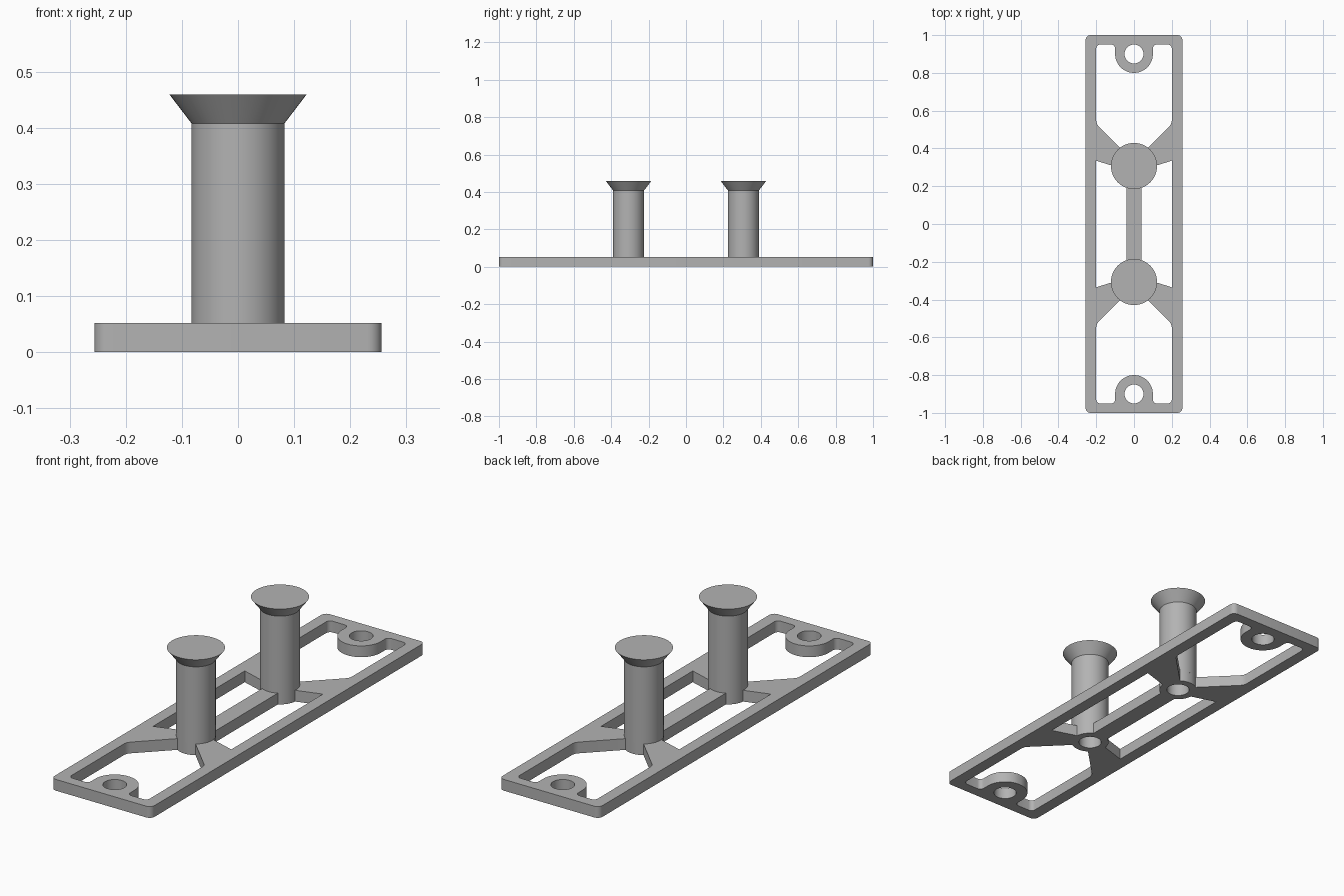
import bpy, bmesh, math
from math import cos, sin, pi

if "Cube" in bpy.data.objects:
    bpy.data.objects.remove(bpy.data.objects["Cube"])

PLATE_H = 0.052
POST_Y, POST_R, BORE_R = 0.307, 0.083, 0.05

grey = bpy.data.materials.new("plain grey")
grey.diffuse_color = (0.45, 0.45, 0.45, 1)
grey.use_nodes = True
grey.node_tree.nodes["Principled BSDF"].inputs["Base Color"].default_value = grey.diffuse_color


def arc(cx, cy, r, a0, a1, n):
    """Points along an arc, angles in degrees."""
    angles = [math.radians(a0 + (a1 - a0) * i / n) for i in range(n + 1)]
    return [(cx + r * cos(a), cy + r * sin(a)) for a in angles]


def circle(cx, cy, r, n=48):
    return arc(cx, cy, r, 0, 360, n)[:-1]


def mirror_x(half):
    """Close a right-hand half outline with its reflection."""
    return half + [(-x, y) for x, y in reversed(half)]


def flip_y(pts):
    return [(x, -y) for x, y in pts]


def finish(name, bm):
    bmesh.ops.remove_doubles(bm, verts=bm.verts, dist=1e-5)
    bmesh.ops.recalc_face_normals(bm, faces=bm.faces)
    mesh = bpy.data.meshes.new(name)
    bm.to_mesh(mesh)
    bm.free()
    mesh.materials.clear()
    mesh.materials.append(grey)
    obj = bpy.data.objects.new(name, mesh)
    bpy.context.collection.objects.link(obj)
    bpy.ops.object.select_all(action='DESELECT')
    obj.select_set(True)
    bpy.context.view_layer.objects.active = obj
    bpy.ops.object.shade_smooth_by_angle(angle=math.radians(30))
    return obj


# Outer rim with rounded corners
rim_right = arc(0.231, -0.975, 0.025, -90, 0, 6) + arc(0.231, 0.975, 0.025, 0, 90, 6)
outlines = [mirror_x(rim_right)]

# End pocket: hub arc, slanted arm, rail, rounded corner, screw tab
hub_hit = math.degrees(math.atan2(0.069, 0.046))
pocket_right = (
    arc(0, POST_Y, POST_R, 90, hub_hit, 6)[1:]
    + [(0.187, 0.517), (0.196, 0.529), (0.2, 0.545)]
    + arc(0.18, 0.93, 0.02, 0, 90, 6)
    + arc(0.12, 0.93, 0.02, 90, 180, 6)
    + arc(0, 0.9, 0.1, 0, -90, 14)[:-1]
)
pocket = mirror_x(pocket_right)

# Middle window on the right of the spine bar
bar = 0.04
a_bar = -math.degrees(math.acos(bar / POST_R))
a_arm = -math.degrees(math.asin(0.0085 / POST_R))
upper = arc(0, POST_Y, POST_R, a_bar, a_arm, 8) + [(0.2, 0.335)]
window = upper + flip_y(upper)[::-1]
outlines += [window, [(-x, y) for x, y in window]]

# Both ends: pocket, screw hole and post bore
for s in (1, -1):
    outlines.append([(x, s * y) for x, y in pocket])
    outlines.append(circle(0, s * 0.9, 0.05))
    outlines.append(circle(0, s * POST_Y, BORE_R))

# Frame plate: filled outlines given thickness
curve = bpy.data.curves.new("frame_outline", 'CURVE')
curve.dimensions = '2D'
curve.fill_mode = 'BOTH'
curve.extrude = PLATE_H / 2
for pts in outlines:
    spline = curve.splines.new('POLY')
    spline.points.add(len(pts) - 1)
    for p, (x, y) in zip(spline.points, pts):
        p.co = (x, y, PLATE_H / 2, 1)
    spline.use_cyclic_u = True
helper = bpy.data.objects.new("frame_outline", curve)
bpy.context.collection.objects.link(helper)
bpy.context.view_layer.update()
flat = bpy.data.meshes.new_from_object(
    helper.evaluated_get(bpy.context.evaluated_depsgraph_get()))
bm = bmesh.new()
bm.from_mesh(flat)
bpy.data.objects.remove(helper)
low = min(v.co.z for v in bm.verts)
bmesh.ops.translate(bm, verts=bm.verts, vec=(0, 0, -low))
finish("frame_plate", bm)

# Hollow posts with flared heads: profile spun about the vertical axis
profile = [(0, 0.40), (BORE_R, 0.40), (BORE_R, PLATE_H), (POST_R, PLATE_H),
           (POST_R, 0.408), (0.122, 0.459), (0, 0.459)]
for name, y in (("front_post", -POST_Y), ("back_post", POST_Y)):
    bm = bmesh.new()
    verts = [bm.verts.new((r, 0, z)) for r, z in profile]
    edges = [bm.edges.new(pair) for pair in zip(verts, verts[1:])]
    bmesh.ops.spin(bm, geom=verts + edges, cent=(0, 0, 0), axis=(0, 0, 1),
                   angle=2 * pi, steps=48, use_merge=True)
    finish(name, bm).location.y = y
